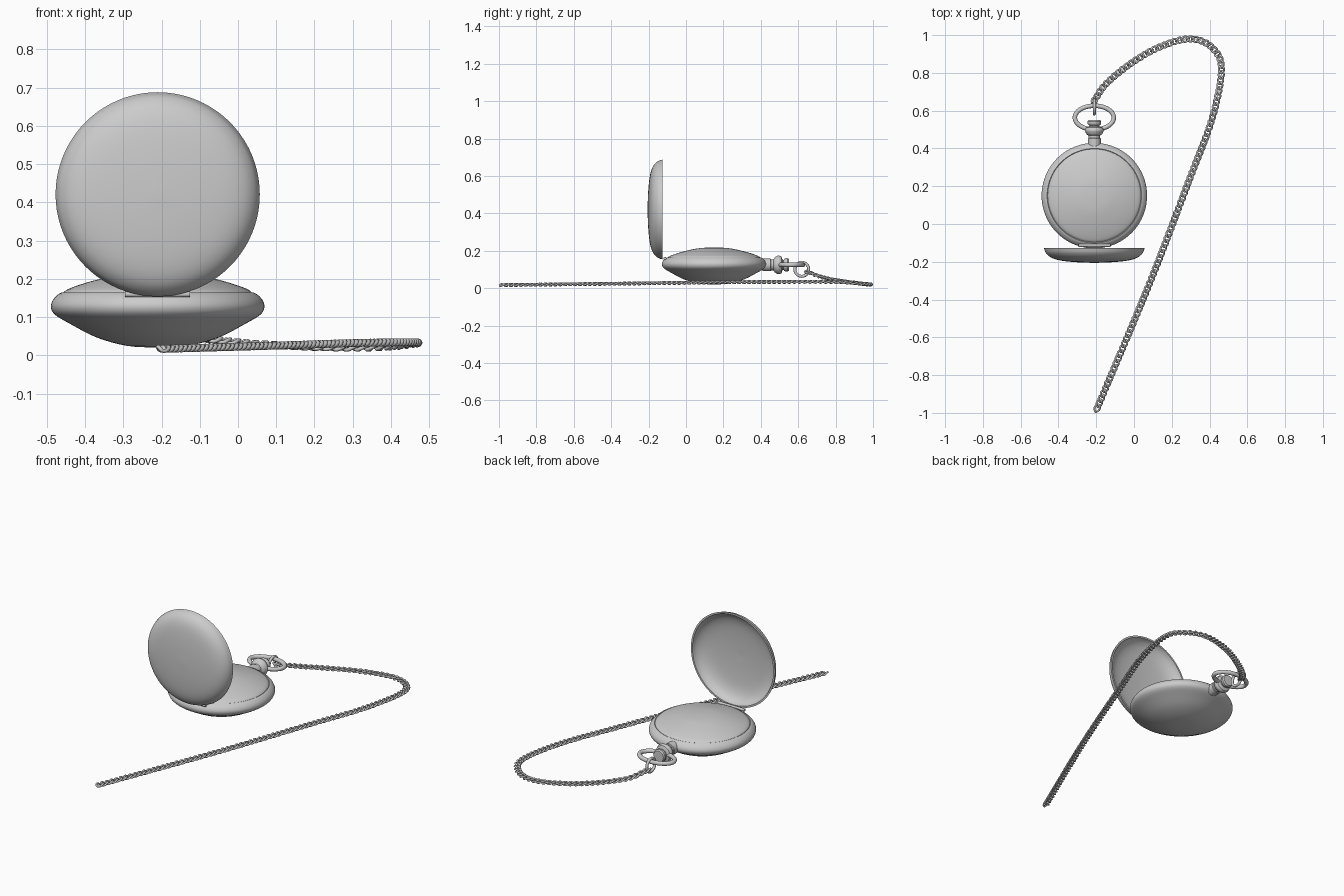
import bpy, math
from mathutils import Vector, Matrix

if "Cube" in bpy.data.objects:
    bpy.data.objects.remove(bpy.data.objects["Cube"])

CX, CY = -0.21, 0.15      # watch case centre


def spline(pts, n):
    """Catmull-Rom curve through the points, n steps per span."""
    p = [Vector(q) for q in pts]
    p = [2 * p[0] - p[1]] + p + [2 * p[-1] - p[-2]]
    out = []
    for i in range(1, len(p) - 2):
        a, b, c, d = p[i - 1:i + 3]
        for k in range(n):
            t = k / n
            out.append(0.5 * (2 * b + (c - a) * t + (2 * a - 5 * b + 4 * c - d) * t * t
                              + (3 * b - a - 3 * c + d) * t ** 3))
    return out + [p[-2]]


def make(name, verts, faces, matrix=Matrix(), angle=35):
    me = bpy.data.meshes.new(name)
    me.from_pydata(verts, [], faces)
    me.transform(matrix)
    me.polygons.foreach_set("use_smooth", [True] * len(me.polygons))
    me.set_sharp_from_angle(angle=math.radians(angle))
    ob = bpy.data.objects.new(name, me)
    bpy.context.collection.objects.link(ob)
    return ob


def lathe(name, profile, matrix, seg=80):
    """Spin (radius, height) points round z; zero-radius ends become poles."""
    verts, rings, faces = [], [], []
    for p in profile:
        r, h = p[0], p[1]
        n = 1 if r < 1e-5 else seg
        rings.append([len(verts) + k for k in range(n)])
        verts += [(r * math.cos(2 * math.pi * k / seg), r * math.sin(2 * math.pi * k / seg), h)
                  for k in range(n)]
    for a, b in zip(rings, rings[1:]):
        for k in range(seg):
            j = (k + 1) % seg
            q = [a[k % len(a)], a[j % len(a)], b[j % len(b)], b[k % len(b)]]
            faces.append(list(dict.fromkeys(q)))
    return make(name, verts, faces, matrix)


def tube_loop(path, radius, sides, verts, faces):
    """Append a closed round tube along a loop of points."""
    n, base = len(path), len(verts)
    mid = sum(path, Vector()) / n
    for i, p in enumerate(path):
        t = (path[(i + 1) % n] - path[i - 1]).normalized()
        u = (p - mid)
        u = (u - t * u.dot(t)).normalized()
        w = t.cross(u)
        for k in range(sides):
            a = 2 * math.pi * k / sides
            verts.append(p + radius * (u * math.cos(a) + w * math.sin(a)))
    for i in range(n):
        for k in range(sides):
            j, m = (i + 1) % n, (k + 1) % sides
            faces.append([base + i * sides + k, base + j * sides + k,
                          base + j * sides + m, base + i * sides + m])


def ring(name, centre, ax, ay, radius, seg=56, sides=14):
    path = [Vector(centre) + Vector(ax) * math.cos(2 * math.pi * i / seg)
            + Vector(ay) * math.sin(2 * math.pi * i / seg) for i in range(seg)]
    v, f = [], []
    tube_loop(path, radius, sides, v, f)
    return make(name, v, f, angle=80)


# Case: deep rounded back and rim, with a small ledge at the top
case = spline([(0, 0.02), (0.08, 0.025), (0.16, 0.047), (0.23, 0.083), (0.268, 0.106),
               (0.279, 0.125), (0.275, 0.143), (0.262, 0.158), (0.25, 0.165)], 4)
case += [Vector((0.246, 0.161)), Vector((0, 0.161))]
lathe("watch_case", case, Matrix.Translation((CX, CY, 0)))

# Domed front
dome = [Vector((0, 0.158)), Vector((0.247, 0.158))]
dome += spline([(0.247, 0.164), (0.235, 0.173), (0.2, 0.186), (0.15, 0.200),
                (0.08, 0.214), (0, 0.219)], 4)
lathe("front_dome", dome, Matrix.Translation((CX, CY, 0)))

# Open lid: hollow shell standing upright, bulging towards the front
lid = spline([(0, 0.080), (0.1, 0.076), (0.18, 0.067), (0.228, 0.052), (0.256, 0.028),
              (0.267, 0)], 5)
lid += spline([(0.257, 0), (0.246, 0.022), (0.22, 0.042), (0.175, 0.056), (0.1, 0.064),
               (0, 0.068)], 5)
lathe("open_lid", lid, Matrix.Translation((CX, -0.126, 0.421)) @ Matrix.Rotation(math.pi / 2, 4, 'X'))

# Hinge barrel between lid and case
hinge = [(0, -0.085), (0.008, -0.085), (0.008, 0.085), (0, 0.085)]
lathe("hinge", hinge, Matrix.Translation((CX, -0.113, 0.160)) @ Matrix.Rotation(math.pi / 2, 4, 'Y'), 16)

# Crown: neck, flange and winding knob along +y
crown = [(0, 0.41), (0.034, 0.41), (0.034, 0.452), (0.030, 0.455), (0.030, 0.468), (0.040, 0.474)]
crown += [tuple(p) for p in spline([(0.044, 0.480), (0.050, 0.495), (0.045, 0.510)], 4)]
crown += [(0.028, 0.516), (0.026, 0.522), (0.033, 0.526), (0.036, 0.532), (0.036, 0.543),
          (0.031, 0.550), (0, 0.551)]
# Spin axis z is turned to point along +y
lathe("crown", crown, Matrix.Translation((CX, 0, 0.125)) @ Matrix.Rotation(-math.pi / 2, 4, 'X'), 40)

# Oval bow and the jump ring hanging in it
ring("bow", (CX, 0.563, 0.125), (0.103, 0, 0), (0, 0.063, 0), 0.012)
ring("jump_ring", (CX, 0.619, 0.101), (0, 0.037, 0), (0, 0, 0.037), 0.008)

# Curb chain: twisted oval links spaced along a curved path
path = spline([(-0.21, 0.655, 0.085), (-0.148, 0.742, 0.055), (-0.02, 0.848, 0.036),
               (0.135, 0.937, 0.025), (0.295, 0.980, 0.020), (0.41, 0.937, 0.024),
               (0.463, 0.82, 0.033), (0.413, 0.557, 0.034), (0.295, 0.24, 0.032),
               (0.08, -0.32, 0.025), (-0.195, -0.975, 0.017)], 60)
dist = [0.0]
for a, b in zip(path, path[1:]):
    dist.append(dist[-1] + (b - a).length)
PITCH, HALF_LEN, HALF_WID, WIRE = 0.0285, 0.021, 0.014, 0.0052
count = round(dist[-1] / PITCH) + 1
verts, faces, i = [], [], 0
for n in range(count):
    d = min(dist[-1] * n / (count - 1), dist[-1] - 1e-6)
    while dist[i + 1] < d:
        i += 1
    p = path[i].lerp(path[i + 1], (d - dist[i]) / (dist[i + 1] - dist[i]))
    t = (path[i + 1] - path[i]).normalized()
    side = t.cross(Vector((0, 0, 1))).normalized()
    up = side.cross(t)
    loop = []
    for k in range(20):
        a = 2 * math.pi * k / 20
        roll = math.radians(48) * math.cos(a)
        s = HALF_WID * math.sin(a)
        loop.append(p + t * HALF_LEN * math.cos(a) + side * s * math.cos(roll) + up * s * math.sin(roll))
    tube_loop(loop, WIRE, 8, verts, faces)
make("chain", verts, faces, angle=80)
